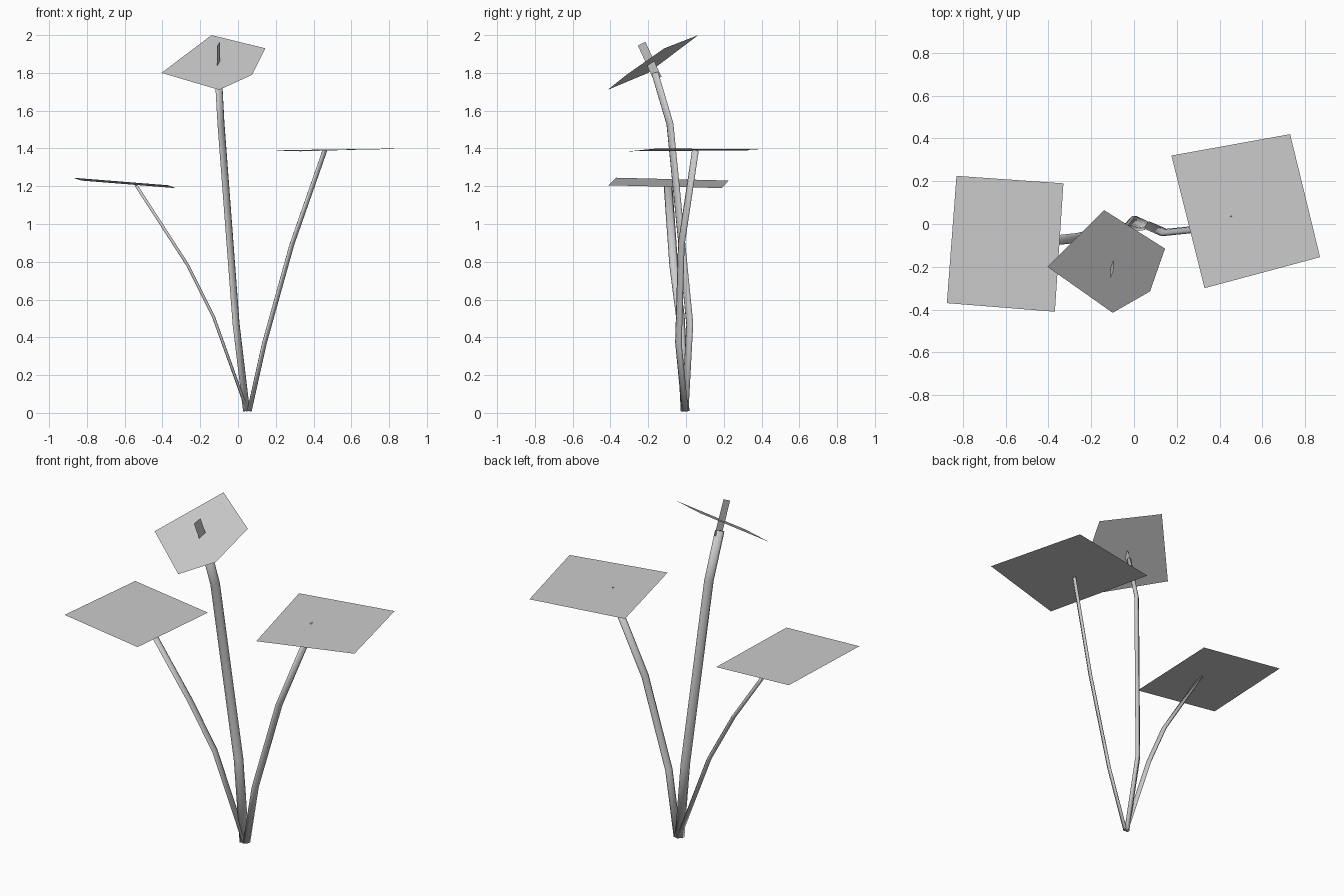
import bpy, math
from mathutils import Vector

cube = bpy.data.objects.get("Cube")
if cube:
    bpy.data.objects.remove(cube)

grey = bpy.data.materials.new("plain grey")
grey.use_nodes = True
colour = (0.6, 0.6, 0.6, 1)
grey.diffuse_color = colour
grey.node_tree.nodes["Principled BSDF"].inputs["Base Color"].default_value = colour


def add_mesh(name, verts, faces, smooth=False):
    mesh = bpy.data.meshes.new(name)
    mesh.from_pydata(verts, [], faces)
    mesh.materials.append(grey)
    mesh.update()
    if smooth:
        mesh.shade_smooth()
    obj = bpy.data.objects.new(name, mesh)
    bpy.context.collection.objects.link(obj)
    return obj


def sheet(name, corners):
    """A single flat face."""
    return add_mesh(name, corners, [tuple(range(len(corners)))])


def stem(name, path, wide_angle, wide, thin, sides=6):
    """A flattened tube swept along a bent path."""
    points = [Vector(p) for p in path]
    last = len(points) - 1
    wide_dir = Vector((math.cos(wide_angle), math.sin(wide_angle), 0))
    verts, faces = [], []
    for i, p in enumerate(points):
        tangent = (points[min(i + 1, last)] - points[max(i - 1, 0)]).normalized()
        across = (wide_dir - tangent * wide_dir.dot(tangent)).normalized()
        out = tangent.cross(across)
        for k in range(sides):
            a = math.tau * k / sides
            verts.append(p + across * wide * math.cos(a) + out * thin * math.sin(a))
    for i in range(last):
        for k in range(sides):
            n = (k + 1) % sides
            a, b = i * sides, (i + 1) * sides
            faces.append((a + k, a + n, b + n, b + k))
    faces.append(tuple(reversed(range(sides))))
    faces.append(tuple(range(last * sides, (last + 1) * sides)))
    return add_mesh(name, verts, faces, True)


# Stems
stem("flower_stem", [(0.045, -0.005, 0.01), (-0.01, 0.02, 0.47),
                     (-0.09, -0.085, 1.53), (-0.105, -0.165, 1.8)],
     math.radians(45), 0.026, 0.013)
stem("right_stem", [(0.05, -0.005, 0.01), (-0.13, -0.03, 0.51),
                    (-0.265, -0.065, 0.78), (-0.54, -0.095, 1.205)],
     math.radians(90), 0.023, 0.009)
stem("left_stem", [(0.06, -0.005, 0.01), (0.14, -0.04, 0.37),
                   (0.285, -0.025, 0.89), (0.46, 0.05, 1.39)],
     math.radians(55), 0.021, 0.009)

# Leaves
sheet("right_leaf", [(-0.83, 0.225, 1.23), (-0.875, -0.37, 1.245),
                     (-0.37, -0.41, 1.205), (-0.33, 0.19, 1.19)])
sheet("left_leaf", [(0.175, 0.32, 1.39), (0.33, -0.3, 1.385),
                    (0.87, -0.155, 1.4), (0.73, 0.42, 1.395)])

# Flower head and the blade standing through it
sheet("flower_petals", [(-0.405, -0.2, 1.8), (-0.1, -0.415, 1.71),
                        (0.075, -0.315, 1.79), (0.145, -0.115, 1.93),
                        (-0.14, 0.065, 2.0)])
sheet("flower_blade", [(-0.11, -0.255, 1.945), (-0.11, -0.17, 1.76),
                       (-0.095, -0.13, 1.78), (-0.095, -0.215, 1.965)])
